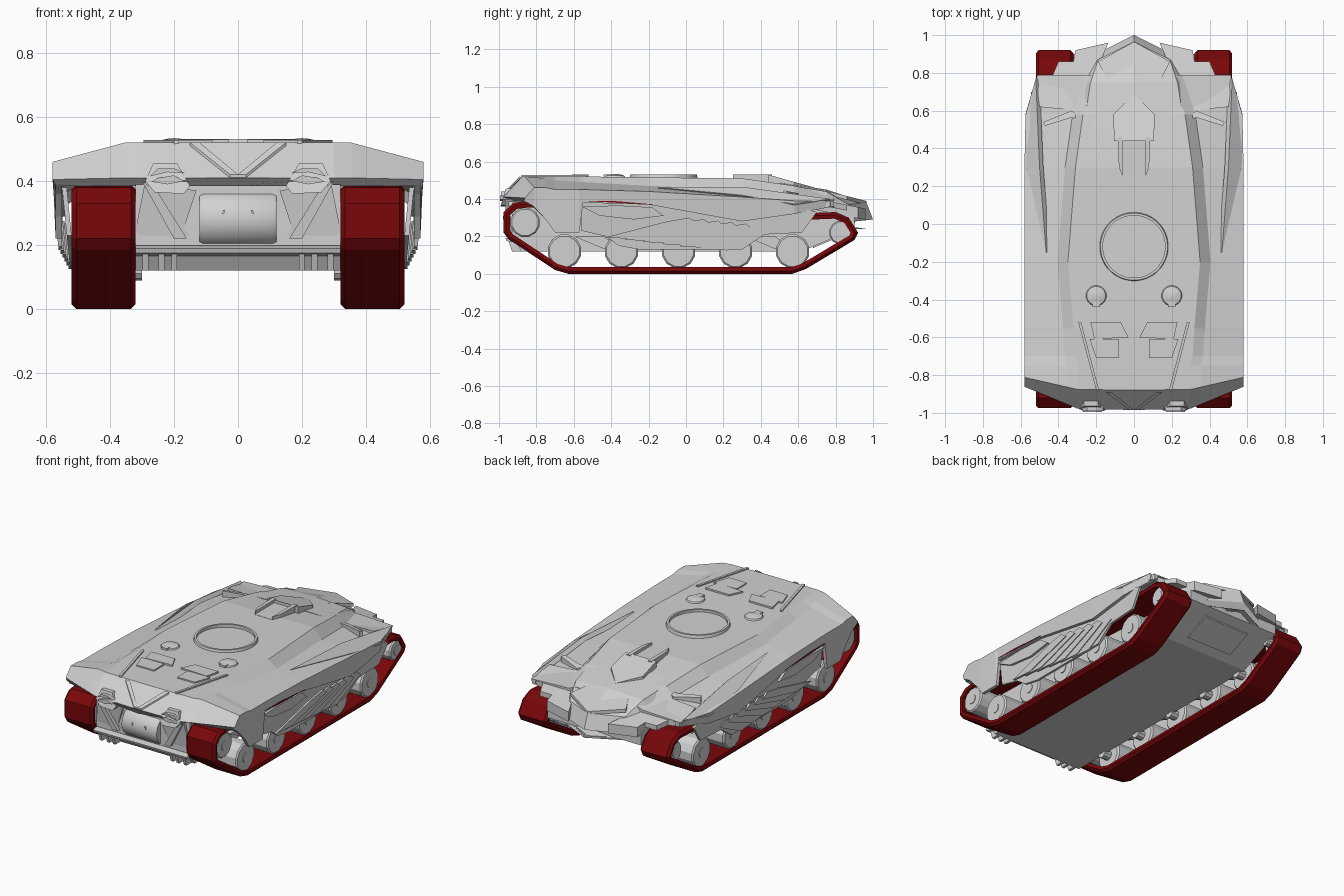
import bpy, bmesh, math
from mathutils import Vector

cube = bpy.data.objects.get("Cube")
if cube:
    bpy.data.objects.remove(cube, do_unlink=True)


def material(name, colour):
    mat = bpy.data.materials.new(name)
    mat.use_nodes = True
    mat.diffuse_color = (*colour, 1)
    mat.node_tree.nodes["Principled BSDF"].inputs["Base Color"].default_value = (*colour, 1)
    return mat


GREY = material("light grey armour", (.64, .64, .64))
RED = material("dark red rubber", (.19, .002, .003))


def finish(name, bm, mat=GREY, mirror=False, smooth=False):
    bmesh.ops.recalc_face_normals(bm, faces=bm.faces)
    mesh = bpy.data.meshes.new(name)
    bm.to_mesh(mesh)
    bm.free()
    mesh.materials.append(mat)
    obj = bpy.data.objects.new(name, mesh)
    bpy.context.collection.objects.link(obj)
    if mirror:
        obj.modifiers.new("Mirror", "MIRROR").use_mirror_merge = False
    if smooth:
        bpy.ops.object.select_all(action="DESELECT")
        obj.select_set(True)
        bpy.context.view_layer.objects.active = obj
        bpy.ops.object.shade_smooth_by_angle(angle=math.radians(35))


def skin(bm, rings, closed=False):
    """Join rings of points with quads, capping the ends unless closed."""
    rings = [[bm.verts.new(point) for point in ring] for ring in rings]
    pairs = list(zip(rings, rings[1:])) + ([(rings[-1], rings[0])] if closed else [])
    for ring, following in pairs:
        for i in range(len(ring)):
            j = (i + 1) % len(ring)
            bm.faces.new((ring[i], ring[j], following[j], following[i]))
    if not closed:
        bm.faces.new(rings[0])
        bm.faces.new(rings[-1])


def loft(name, rows):
    """Each row: y, sweep back per unit of x, x where the sweep starts, half profile."""
    bm = bmesh.new()
    rings = []
    for y, sweep, start, half in rows:
        full = half + [(-x, z) for x, z in reversed(half) if x > 0]
        rings.append([(x, y + sweep * max(0, abs(x) - start), z) for x, z in full])
    skin(bm, rings)
    finish(name, bm)


def prism(name, points, push, mirror=True, mat=GREY):
    bm = bmesh.new()
    skin(bm, [points, [Vector(point) + Vector(push) for point in points]])
    finish(name, bm, mat, mirror)


def plate(name, axis, level, depth, outline, lean=0, mirror=True, mat=GREY):
    """Flat outline across an axis; lean tilts it along the outline's second direction."""
    index = "XYZ".index(axis)
    points = []
    for first, second in outline:
        point = [first, second]
        point.insert(index, level + lean * second)
        points.append(point)
    push = [0, 0, 0]
    push[index] = depth
    prism(name, points, push, mirror, mat)


def lathe(name, profile, centre, sides, axis, mirror=True, smooth=False):
    """Spin (radius, distance along axis) points."""
    bm = bmesh.new()
    rings = []
    for radius, along in profile:
        ring = []
        for i in range(sides):
            turn = math.tau * (i + .5) / sides
            u, v = radius * math.cos(turn), radius * math.sin(turn)
            offset = Vector((along, u, v)) if axis == "X" else Vector((u, v, along))
            ring.append(Vector(centre) + offset)
        rings.append(ring)
    skin(bm, rings)
    finish(name, bm, GREY, mirror, smooth)


# Upper hull: y, deck half width, then deck, shoulder, edge and skirt heights
stations = [
    (-.985, .3, .41, .41, .405, .39),
    (-.88, .3, .52, .52, .46, .36),
    (-.75, .3, .52, .51, .46, .29),
    (-.7, .31, .52, .5, .45, .22),
    (-.57, .32, .52, .49, .45, .22),
    (-.55, .32, .52, .49, .45, .38),
    (-.2, .35, .515, .47, .44, .37),
    (.3, .31, .51, .45, .41, .28),
    (.58, .27, .47, .42, .39, .32),
    (.79, .2, .42, .4, .39, .36),
]
rows = []
roof = .385
for y, deck, deck_z, shoulder_z, edge_z, skirt_z in stations:
    edge = .58 - .3 * max(0, y - .56)
    skirt, inner = edge - .01, edge - .03
    sweep = 1.75 * max(0, -y - .75)
    rows.append((y, sweep, .28, [(0, deck_z), (deck, deck_z), (deck + .055, shoulder_z),
                                 (edge, edge_z), (skirt, skirt_z), (inner, skirt_z),
                                 (inner, roof), (0, roof)]))
loft("upper_hull", rows)

# Pointed tail: y, sweep, deck half width, deck, side and bottom heights
rows = []
for y, sweep, width, top, side, bottom in [
        (.5, 0, .27, .49, .42, .3), (.75, 0, .23, .45, .37, .27),
        (.965, -.5, .19, .38, .33, .24), (1, -.5, .19, .29, .28, .24)]:
    rows.append((y, sweep, 0, [(0, top), (width, top - .01), (width + .045, side),
                               (width + .045, bottom), (0, bottom)]))
loft("tail", rows)
plate("tail_ridge", "Z", .63, -.02, [(-.12, .72), (.12, .72), (.19, .86), (0, .965), (-.19, .86)],
      lean=-.25, mirror=False)
plate("tail_wing", "Z", .54, -.06, [(.24, .72), (.3, .6), (.36, .64), (.31, .92), (.135, .96)], lean=-.2)
plate("rear_fender", "Z", .54, -.03, [(.3, .6), (.5, .62), (.52, .77), (.43, .79), (.4, .86), (.31, .86)],
      lean=-.2)
plate("fender_rib", "Z", .55, -.04, [(.28, .56), (.33, .6), (.48, .54), (.47, .52), (.34, .56)], lean=-.2)

# Lower hull tub between the tracks
plate("lower_hull", "X", -.32, .64, [(-.93, .39), (-.93, .2), (-.88, .12), (.62, .12), (.9, .24),
                                     (.9, .3), (.75, .38)], mirror=False)
plate("belly_hatch", "Z", -.145, -.01, [(-.16, .68), (.16, .68), (.16, .84), (-.16, .84)],
      lean=.43, mirror=False)

# Side skirt with overlapping swept feathers
plate("side_skirt", "X", .512, -.015, [(-.56, .38), (-.56, .23), (-.43, .2), (-.36, .15), (-.25, .13),
                                       (.3, .13), (.42, .21), (.62, .22), (.7, .33), (.5, .38)], lean=.1)
for i in range(6):
    tip, end = -.43 + .1 * i, .02 + .075 * i
    top, low = .3 - .008 * i, .195 - .012 * i
    shape = [(tip, low), (end - .12, top - .02), (end, top), (end + .04, top - .03), (tip + .15, low - .01)]
    plate("feather_" + str(i + 1), "X", .542 - .005 * i, -.012, shape, lean=.1)
plate("upper_side_panel", "X", .527, -.02, [(-.56, .36), (-.36, .365), (-.18, .355), (-.12, .31),
                                            (-.28, .29), (-.46, .31)], lean=.1)
plate("side_stripe", "X", .57, .004, [(-.56, .39), (-.4, .39), (-.16, .37), (-.38, .38)], mat=RED)
prism("side_blade", [(.465, -.15, .462), (.5, .3, .465), (.52, .77, .4), (.575, .58, .37), (.57, .3, .42)],
      (-.02, 0, -.02))

# Track loops, with chamfered outer edges
path = [(-.975, .33), (-.92, .38), (-.84, .39), (-.15, .37), (.68, .325), (.8, .33), (.87, .3),
        (.92, .22), (.9, .18), (.64, .025), (.57, 0), (-.63, 0), (-.7, .02), (-.95, .185), (-.975, .22)]
section = [(.325, .035), (.32, .015), (.335, 0), (.505, 0), (.52, .015), (.515, .035)]
bm = bmesh.new()
rings = []
for i, point in enumerate(path):
    point = Vector(point)
    before = (point - Vector(path[i - 1])).normalized()
    after = (Vector(path[(i + 1) % len(path)]) - point).normalized()
    tangent = (before + after).normalized()
    inward = Vector((tangent.y, -tangent.x)) / max(.6, tangent.dot(before))
    rings.append([(x, *(point + inward * depth)) for x, depth in section])
skin(bm, rings, closed=True)
finish("track", bm, RED, mirror=True)


# Road wheels, sprocket and idler
def wheel(name, y, z, radius):
    rim = [(radius * .9, .35), (radius, .36), (radius, .5), (radius * .9, .508)]
    lathe(name, rim, (0, y, z), 12, "X")
    lathe(name + "_axle", [(.03, .3), (.03, .512)], (0, y, z), 10, "X")


for i in range(5):
    wheel("road_wheel_" + str(i + 1), -.65 + .305 * i, .12, .092)
    y = -.5 + .305 * i
    if i < 4:
        plate("suspension_arm_" + str(i + 1), "X", .315, .04,
              [(y - .1, .2), (y + .06, .2), (y + .13, .15), (y + .08, .125)])
wheel("sprocket", -.86, .275, .08)
wheel("idler", .83, .22, .065)

# Nose: drum, cheeks, lamps, bumper
lathe("nose_drum", [(.085, -.12), (.09, -.11), (.09, .11), (.085, .12)], (0, -.885, .282), 24, "X",
      mirror=False, smooth=True)
plate("drum_slot", "Y", -.978, .01, [(.04, .31), (.046, .31), (.052, .29), (.046, .29)])
plate("nose_cheek", "Y", -.9, .06, [(.13, .37), (.29, .4), (.32, .25), (.3, .22), (.13, .21), (.17, .25)],
      lean=-.13)
plate("lamp_housing", "Y", -1.1, .1, [(.15, .385), (.19, .455), (.265, .455), (.29, .4), (.26, .365),
                                      (.17, .36)], lean=.3)
plate("lamp_brow", "Y", -.99, .04, [(.165, .425), (.2, .44), (.25, .44), (.275, .415), (.22, .428)])
plate("lamp", "Y", -.995, .03, [(.17, .4), (.2, .418), (.25, .41), (.27, .398), (.22, .39)])
plate("lamp_pillar", "Y", -.93, .04, [(.25, .365), (.3, .4), (.2, .22), (.16, .22)], lean=-.1)
plate("bumper", "X", -.32, .64, [(-.92, .2), (-.965, .19), (-.96, .175), (-.9, .165)], mirror=False)
for x in (.19, .23, .28):
    plate("bumper_blade", "X", x, .018, [(-.95, .18), (-.93, .12), (-.87, .12), (-.87, .18)])
plate("nose_trim", "Z", 1.445, .01, [(.12, -.89), (.15, -.89), (.025, -.985), (0, -.985)], lean=1.05)

# Deck strips, hatches, sights and turret ring
plate("deck_strip", "Z", .51, .018, [(.28, -.52), (.295, -.52), (.2, -.88), (.185, -.88)])
plate("front_hatch", "Z", .51, .018, [(.08, -.71), (.2, -.71), (.235, -.61), (.08, -.61)])
plate("hatch_hood", "Z", .51, .02, [(.03, -.6), (.21, -.61), (.23, -.52), (.07, -.52)])
lathe("sight_dome", [(.06, .508), (.05, .525), (.025, .532), (.005, .534)], (.2, -.38, 0), 16, "Z", smooth=True)
plate("sight_box", "Z", .51, .02, [(.18, -.44), (.22, -.44), (.22, -.38), (.18, -.38)])
lathe("turret_ring", [(.165, .512), (.165, .531), (.178, .531), (.185, .5)], (0, -.12, 0), 40, "Z",
      mirror=False, smooth=True)

# Rear deck vent: hooded house shape with a channel leading in
plate("vent_hood", "Z", .653, -.04, [(-.105, .44), (.105, .44), (.11, .58), (0, .69), (-.11, .58)],
      lean=-.28, mirror=False)
plate("vent_channel", "Z", .512, -.03, [(-.06, .25), (.06, .25), (.06, .45), (-.06, .45)], mirror=False)
plate("vent_rail", "Z", .53, -.04, [(.06, .25), (.08, .3), (.085, .46), (.06, .46)])
